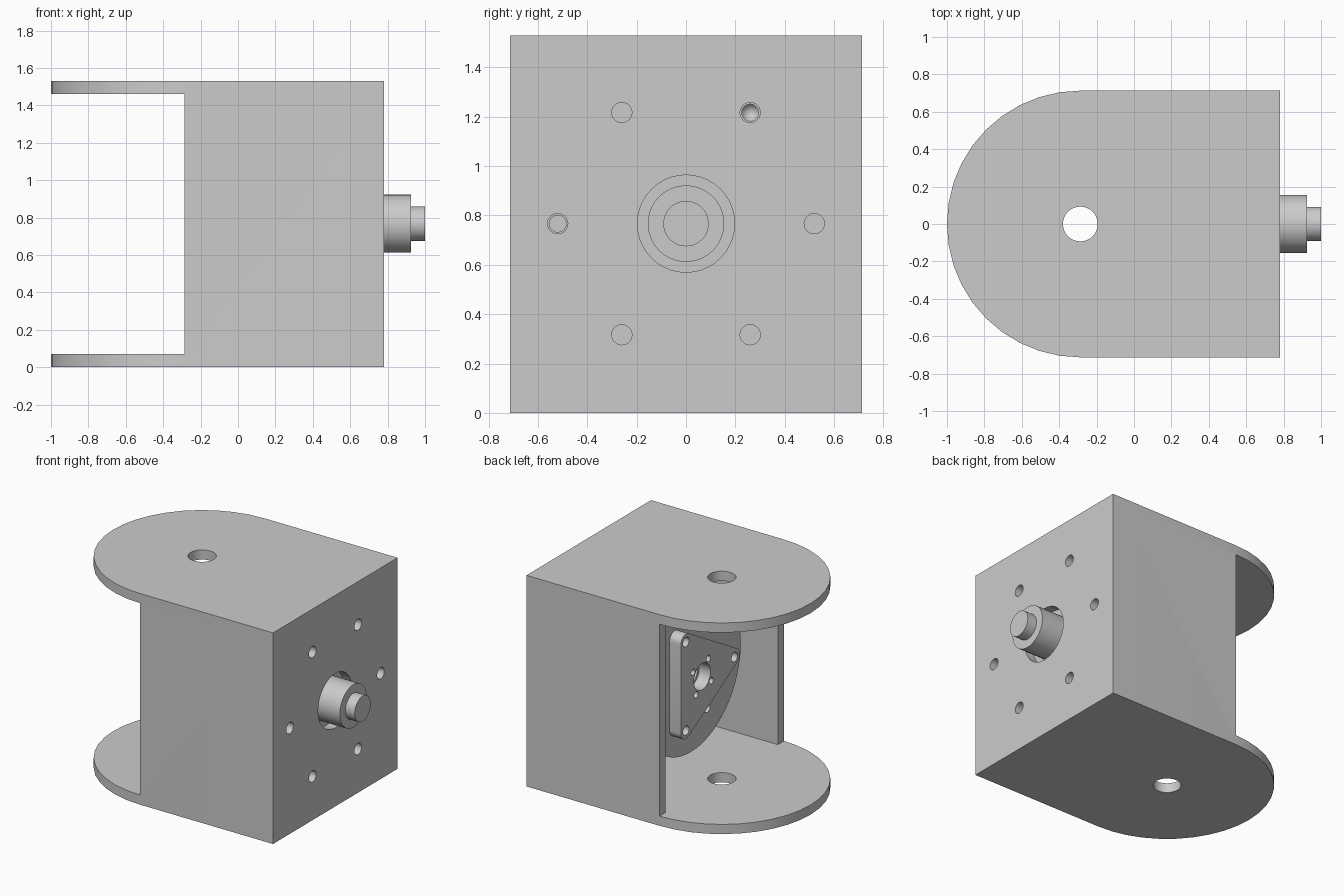
import bpy
import bmesh
from math import sin, cos, pi, radians
from mathutils import Matrix, Vector

if "Cube" in bpy.data.objects:
    bpy.data.objects.remove(bpy.data.objects["Cube"], do_unlink=True)

grey = bpy.data.materials.new("plain grey")
grey.use_nodes = True
grey.diffuse_color = (0.6, 0.6, 0.6, 1)
grey.node_tree.nodes["Principled BSDF"].inputs["Base Color"].default_value = (0.6, 0.6, 0.6, 1)

MID = 0.767      # height of the shaft axis
TOP = 1.53
WALL = 0.07
SIDE = 0.713     # half width
PIVOT = -0.287   # pivot holes and wall ends
FRONT = 0.78     # outer face of the front plate
INNER = FRONT - WALL
BACK = -0.04     # rear face of the drum


def finish(name, bm):
    bmesh.ops.recalc_face_normals(bm, faces=bm.faces)
    mesh = bpy.data.meshes.new(name)
    bm.to_mesh(mesh)
    bm.free()
    mesh.materials.append(grey)
    obj = bpy.data.objects.new(name, mesh)
    bpy.context.collection.objects.link(obj)
    return obj


def box(name, lo, hi):
    bm = bmesh.new()
    bmesh.ops.create_cube(bm, size=1)
    lo, hi = Vector(lo), Vector(hi)
    for v in bm.verts:
        v.co = (lo + hi) / 2 + v.co * (hi - lo)
    return finish(name, bm)


def prism(name, points, offset):
    bm = bmesh.new()
    face = bm.faces.new([bm.verts.new(p) for p in points])
    new = bmesh.ops.extrude_face_region(bm, geom=[face])["geom"]
    bmesh.ops.translate(bm, vec=offset, verts=[g for g in new if isinstance(g, bmesh.types.BMVert)])
    return finish(name, bm)


def rod(name, x0, x1, r0, y=0, z=0, r1=None, sides=40):
    """Round part along x, placed relative to the shaft axis."""
    bm = bmesh.new()
    bmesh.ops.create_cone(bm, cap_ends=True, segments=sides, radius1=r0,
                          radius2=r0 if r1 is None else r1, depth=x1 - x0)
    bm.transform(Matrix.Translation(((x0 + x1) / 2, y, MID + z)) @ Matrix.Rotation(pi / 2, 4, "Y"))
    return finish(name, bm)


def cut(obj, cutters):
    for c in cutters:
        mod = obj.modifiers.new("cut", "BOOLEAN")
        mod.operation = "DIFFERENCE"
        mod.solver = "EXACT"
        mod.object = c
    graph = bpy.context.evaluated_depsgraph_get()
    mesh = bpy.data.meshes.new_from_object(obj.evaluated_get(graph))
    obj.modifiers.clear()
    obj.data = mesh
    for c in cutters:
        bpy.data.objects.remove(c, do_unlink=True)


def ring(radius, angles):
    return [(radius * cos(radians(a)), radius * sin(radians(a))) for a in angles]


def drill(x0, x1, r, spots):
    return [rod("drill", x0, x1, r, y, z, sides=24) for y, z in spots]


TRIO = (60, 180, 300)
SIX = range(0, 360, 60)
FOUR = (34, 124, 214, 304)

# Frame: rounded block hollowed into two lugs, two side walls and a front plate
outline = [(FRONT, -SIDE, 0), (FRONT, SIDE, 0)]
outline += [(PIVOT - SIDE * sin(pi * i / 20), SIDE * cos(pi * i / 20), 0) for i in range(21)]
frame = prism("yoke_frame", outline, (0, 0, TOP))
pivot = [(PIVOT + 0.093 * cos(pi * i / 20), 0.093 * sin(pi * i / 20), -0.1) for i in range(40)]
cut(frame, [
    box("gap", (-1.2, -1, WALL), (PIVOT, 1, TOP - WALL)),
    box("hollow", (-1.1, WALL - SIDE, WALL), (INNER, SIDE - WALL, TOP - WALL)),
    prism("pivot", pivot, (0, 0, TOP + 0.2)),
    rod("shaft_hole", 0.6, 0.9, 0.197),
] + drill(0.6, 0.9, 0.041, ring(0.52, SIX)))

# Drum behind the front plate, with blind drilled holes on both faces
drum = rod("drum", BACK, INNER, 0.57, sides=64)
tips = [rod("tip", INNER - 0.15, INNER - 0.1, 0.0, y, z, r1=0.034, sides=24)
        for y, z in ring(0.52, TRIO)]
cut(drum, [rod("bore", BACK - 0.1, INNER + 0.1, 0.075)]
    + drill(INNER - 0.1, INNER + 0.1, 0.034, ring(0.52, TRIO)) + tips
    + drill(BACK - 0.1, BACK + 0.1, 0.034, ring(0.37, SIX)))

# Stepped output shaft
shaft = rod("output_shaft", INNER, 0.925, 0.155)
cut(shaft, [rod("bore", 0.6, 1.1, 0.075)] + drill(0.83, 1.1, 0.023, ring(0.126, FOUR)))
collar = rod("shaft_collar", 0.925, 1.0, 0.092)
cut(collar, [rod("bore", 0.8, 1.1, 0.075)])

# Rounded triangular flange on the back of the drum
corners = []
for a, (y, z) in zip(TRIO, ring(0.37, TRIO)):
    corners += [(BACK - 0.09, y + dy, MID + z + dz)
                for dy, dz in ring(0.06, range(a - 60, a + 61, 12))]
flange = prism("triangle_flange", corners, (0.09, 0, 0))
cut(flange, [rod("bore", -0.3, 0.1, 0.095)]
    + drill(-0.3, 0.1, 0.034, ring(0.37, TRIO))
    + drill(-0.3, 0.1, 0.023, ring(0.126, FOUR)))

# Smooth round faces, keep edges crisp
bpy.ops.object.select_all(action="DESELECT")
for obj in (frame, drum, shaft, collar, flange):
    obj.select_set(True)
bpy.context.view_layer.objects.active = frame
bpy.ops.object.shade_smooth_by_angle(angle=radians(30))
